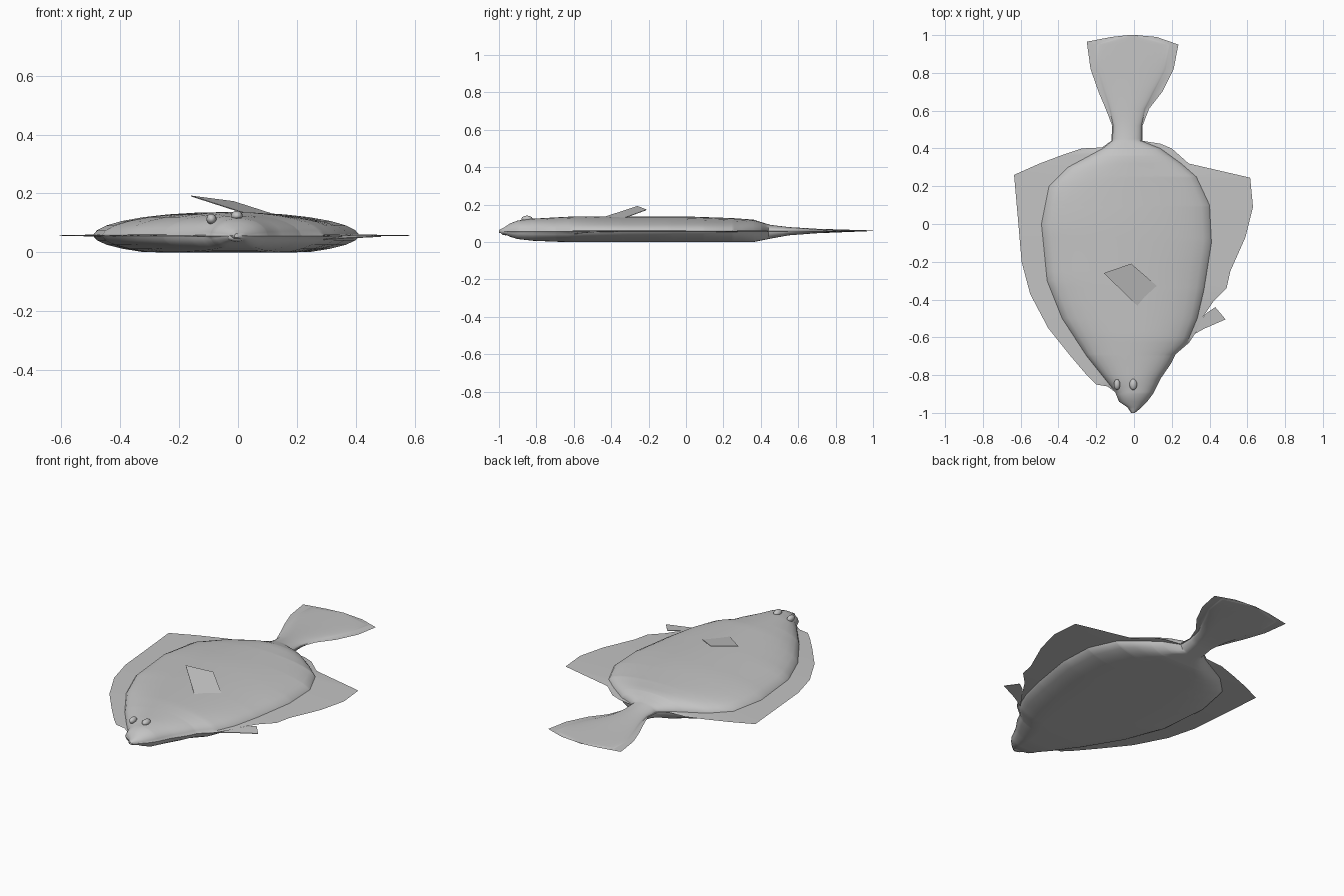
import bpy, bmesh, math

if "Cube" in bpy.data.objects:
    bpy.data.objects.remove(bpy.data.objects["Cube"])

grey = bpy.data.materials.new("fish grey")
grey.diffuse_color = (0.55, 0.55, 0.55, 1)
grey.use_nodes = True
grey.node_tree.nodes["Principled BSDF"].inputs["Base Color"].default_value = grey.diffuse_color

# Outline and body profiles as (y, value) pairs
FIN_LEFT = [(-1, -.015), (-.97, -.035), (-.94, -.08), (-.89, -.1), (-.86, -.14), (-.85, -.2),
            (-.8, -.25), (-.7, -.335), (-.55, -.455), (-.37, -.55), (-.2, -.595), (0, -.612),
            (.26, -.635), (.32, -.5), (.365, -.38), (.4, -.275), (.405, -.17), (.44, -.12),
            (.52, -.115), (.61, -.15), (.7, -.188), (.82, -.23), (.965, -.25), (.99, -.12), (1, -.03)]
FIN_RIGHT = [(-1, .005), (-.98, .03), (-.94, .07), (-.9, .1), (-.82, .14), (-.74, .195), (-.69, .22),
             (-.63, .29), (-.57, .33), (-.5, .36), (-.41, .42), (-.34, .49), (-.25, .51), (-.07, .59),
             (.09, .63), (.245, .615), (.32, .29), (.4, .2), (.425, .14), (.44, .045), (.52, .045),
             (.61, .08), (.7, .15), (.82, .21), (.95, .235), (.99, .12), (1, .01)]
BODY_LEFT = [(-1, -.012), (-.97, -.032), (-.94, -.077), (-.89, -.097), (-.85, -.13), (-.7, -.25),
             (-.5, -.38), (-.3, -.46), (0, -.49), (.2, -.45), (.3, -.35), (.4, -.165), (.44, -.115),
             (.52, -.11), (.61, -.13), (.82, -.2), (.95, -.2), (1, -.025)]
BODY_RIGHT = [(-1, .002), (-.98, .027), (-.94, .067), (-.9, .097), (-.82, .137), (-.74, .19),
              (-.69, .215), (-.63, .28), (-.5, .335), (-.35, .37), (-.1, .41), (.1, .4), (.25, .33),
              (.32, .25), (.4, .14), (.44, .04), (.52, .04), (.61, .06), (.82, .17), (.95, .19), (1, .005)]
TOP = [(-1, .064), (-.97, .08), (-.94, .1), (-.9, .115), (-.82, .125), (-.6, .137), (0, .137),
       (.25, .128), (.36, .12), (.45, .092), (.55, .08), (.7, .071), (1, .062)]
BOTTOM = [(-1, .05), (-.97, .042), (-.94, .028), (-.9, .016), (-.82, .007), (-.65, 0), (.36, 0),
          (.45, .018), (.55, .036), (.7, .047), (1, .059)]
RIM = [(-1, .056), (0, .057), (1, .0605)]


def sample(table, y):
    for (y0, v0), (y1, v1) in zip(table, table[1:]):
        if y <= y1:
            return v0 + (v1 - v0) * (y - y0) / (y1 - y0)
    return table[-1][1]


def make_object(name, bm, angle=45):
    bmesh.ops.recalc_face_normals(bm, faces=bm.faces)
    me = bpy.data.meshes.new(name)
    bm.to_mesh(me)
    bm.free()
    me.materials.append(grey)
    ob = bpy.data.objects.new(name, me)
    bpy.context.collection.objects.link(ob)
    bpy.ops.object.select_all(action='DESELECT')
    ob.select_set(True)
    bpy.context.view_layer.objects.active = ob
    bpy.ops.object.shade_smooth_by_angle(angle=math.radians(angle))
    return ob


# Cross-section: thin fin rims on both sides of a domed back and a flatter belly
def section(y):
    fl, fr = sample(FIN_LEFT, y), sample(FIN_RIGHT, y)
    bl, br = sample(BODY_LEFT, y), sample(BODY_RIGHT, y)
    zt, zb, zr = sample(TOP, y), sample(BOTTOM, y), sample(RIM, y)
    bl, br = max(bl, fl + .002), min(br, fr - .002)
    mid, half = (bl + br) / 2, (br - bl) / 2
    n = 14
    up, low = [], []
    for i in range(n + 1):
        a = math.pi * i / n
        s = math.sin(a)
        x = mid - half * math.cos(a)
        up.append((x, y, zr + (zt - zr) * max(.05, s)))
        low.append((x, y, zr - (zr - zb) * max(.05, min(1, 1.25 * s))))
    return [(fl, y, zr)] + up + [(fr, y, zr)] + low[::-1]


# Body with side fins and tail
stations = sorted({round(p[0], 3) for t in (FIN_LEFT, FIN_RIGHT, BODY_LEFT, BODY_RIGHT, TOP) for p in t})
bm = bmesh.new()
rings = [[bm.verts.new(p) for p in section(y)] for y in stations]
for a, b in zip(rings, rings[1:]):
    for i in range(len(a)):
        j = (i + 1) % len(a)
        bm.faces.new((a[i], a[j], b[j], b[i]))
bm.faces.new(rings[0])
bm.faces.new(rings[-1])
make_object("body", bm)


# Thin fins
def fin(name, points, thickness=.003):
    bm = bmesh.new()
    top = [bm.verts.new(p) for p in points]
    low = [bm.verts.new((x, y, z - thickness)) for x, y, z in points]
    bm.faces.new(top)
    bm.faces.new(low[::-1])
    for i in range(len(top)):
        j = (i + 1) % len(top)
        bm.faces.new((top[i], low[i], low[j], top[j]))
    make_object(name, bm, 30)


fin("upper_pectoral_fin", [(-.16, -.26, .193), (-.015, -.21, .174), (.135, -.34, .126), (.03, -.445, .132)])
fin("side_pectoral_fin", [(.29, -.6, .045), (.36, -.5, .056), (.385, -.47, .058), (.43, -.44, .06),
                          (.485, -.505, .056), (.37, -.555, .05)])


# Eyes and lower lip
def ellipsoid(name, loc, size):
    bm = bmesh.new()
    bmesh.ops.create_uvsphere(bm, u_segments=16, v_segments=10, radius=1)
    for v in bm.verts:
        v.co = [v.co[k] * size[k] + loc[k] for k in range(3)]
    make_object(name, bm)


ellipsoid("left_eye", (-.09, -.85, .113), (.017, .028, .018))
ellipsoid("right_eye", (-.004, -.85, .124), (.02, .03, .017))
ellipsoid("lower_lip", (-.005, -.965, .05), (.03, .025, .014))
